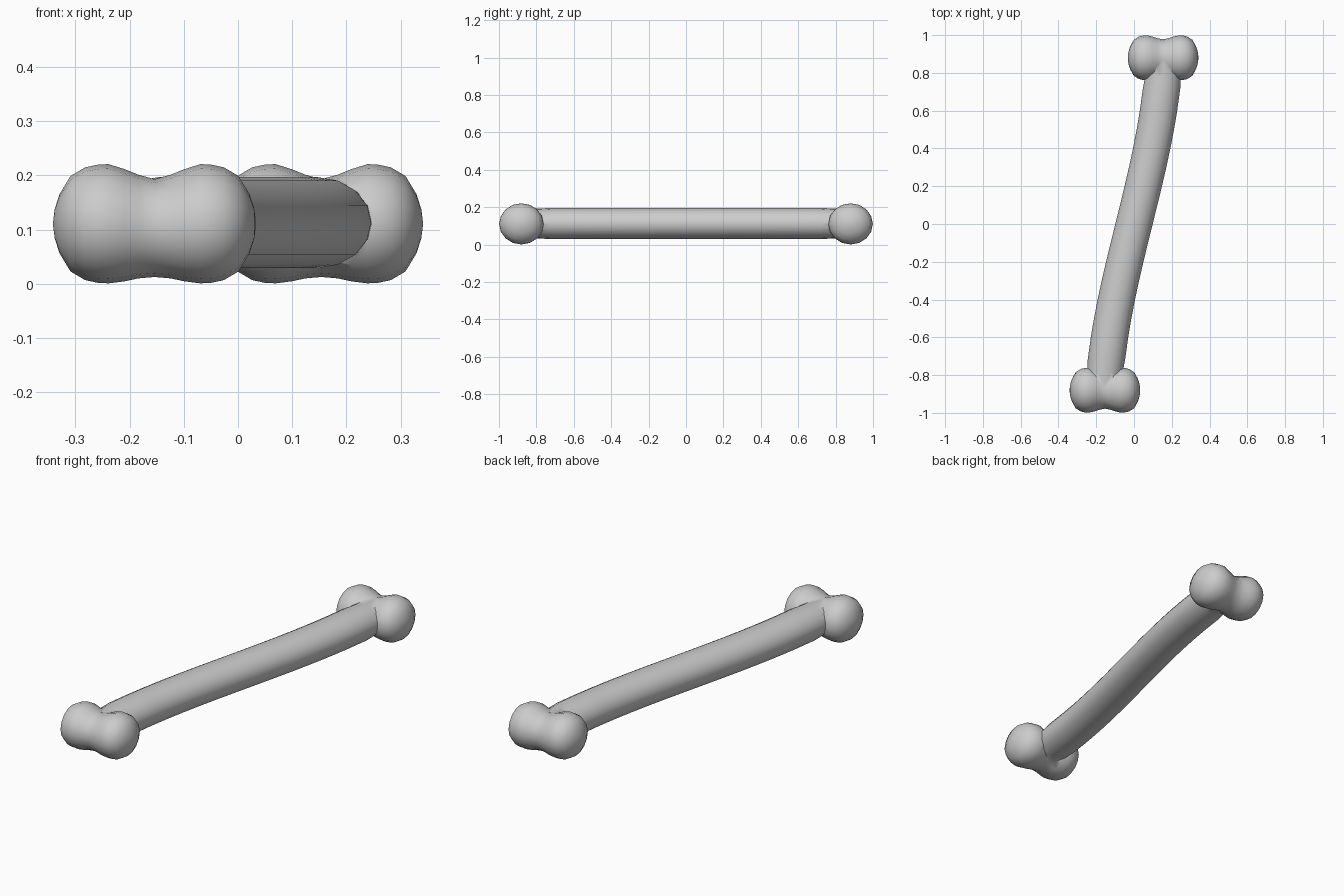
import bpy, bmesh, math

if "Cube" in bpy.data.objects:
    bpy.data.objects.remove(bpy.data.objects["Cube"])

SEG = 16
ZC = 0.111


def loft(name, rings):
    """Skin a list of closed rings and cap both ends."""
    bm = bmesh.new()
    loops = [[bm.verts.new(p) for p in ring] for ring in rings]
    for a, b in zip(loops, loops[1:]):
        for i in range(SEG):
            j = (i + 1) % SEG
            bm.faces.new((a[i], a[j], b[j], b[i]))
    bm.faces.new(loops[0])
    bm.faces.new(loops[-1])
    bmesh.ops.recalc_face_normals(bm, faces=bm.faces)
    mesh = bpy.data.meshes.new(name)
    bm.to_mesh(mesh)
    bm.free()
    obj = bpy.data.objects.new(name, mesh)
    bpy.context.collection.objects.link(obj)
    return obj


ANGLES = [2 * math.pi * i / SEG for i in range(SEG)]


# gently S-curved shaft
def shaft_ring(y):
    cx = 0.155 * (0.5 * y / 0.8 + 0.5 * math.sin(math.pi / 2 * y / 0.8))
    neck = 0.95 if abs(y) > 0.74 else 1.0
    return [(cx + 0.099 * neck * math.cos(a), y,
             ZC + 0.002 + 0.084 * neck * math.sin(a)) for a in ANGLES]


ys = [-0.86, -0.78, -0.72] + [-0.6 + 0.1 * i for i in range(13)] + [0.72, 0.78, 0.86]
bone = loft("bone", [shaft_ring(y) for y in ys])

# two-lobed knuckle: offset from its middle, radius factor
HALF = [(0.03, 0.87), (0.055, 0.94), (0.085, 1.0), (0.105, 0.99), (0.128, 0.945),
        (0.155, 0.80), (0.175, 0.50), (0.184, 0.25), (0.187, 0.04)]
PROFILE = [(-x, r) for x, r in reversed(HALF)] + [(0, 0.82)] + HALF


def knuckle(name, side):
    rings = []
    for x, r in PROFILE:
        drop = 0.008 * max(0, 1 - abs(x) / 0.085)
        rings.append([(side * (0.154 + x), side * (0.88 + 0.119 * r * math.cos(a)),
                       ZC - drop + 0.11 * r * math.sin(a)) for a in ANGLES])
    return loft(name, rings)


# fuse the knuckles onto the shaft
for side, name in ((1, "back_knuckle"), (-1, "front_knuckle")):
    end = knuckle(name, side)
    mod = bone.modifiers.new(name, 'BOOLEAN')
    mod.operation = 'UNION'
    mod.solver = 'EXACT'
    mod.object = end
    bpy.context.view_layer.objects.active = bone
    bpy.ops.object.modifier_apply(modifier=name)
    bpy.data.objects.remove(end)

bpy.ops.object.select_all(action='DESELECT')
bone.select_set(True)
bpy.context.view_layer.objects.active = bone
bpy.ops.object.shade_smooth_by_angle(angle=math.radians(50))
